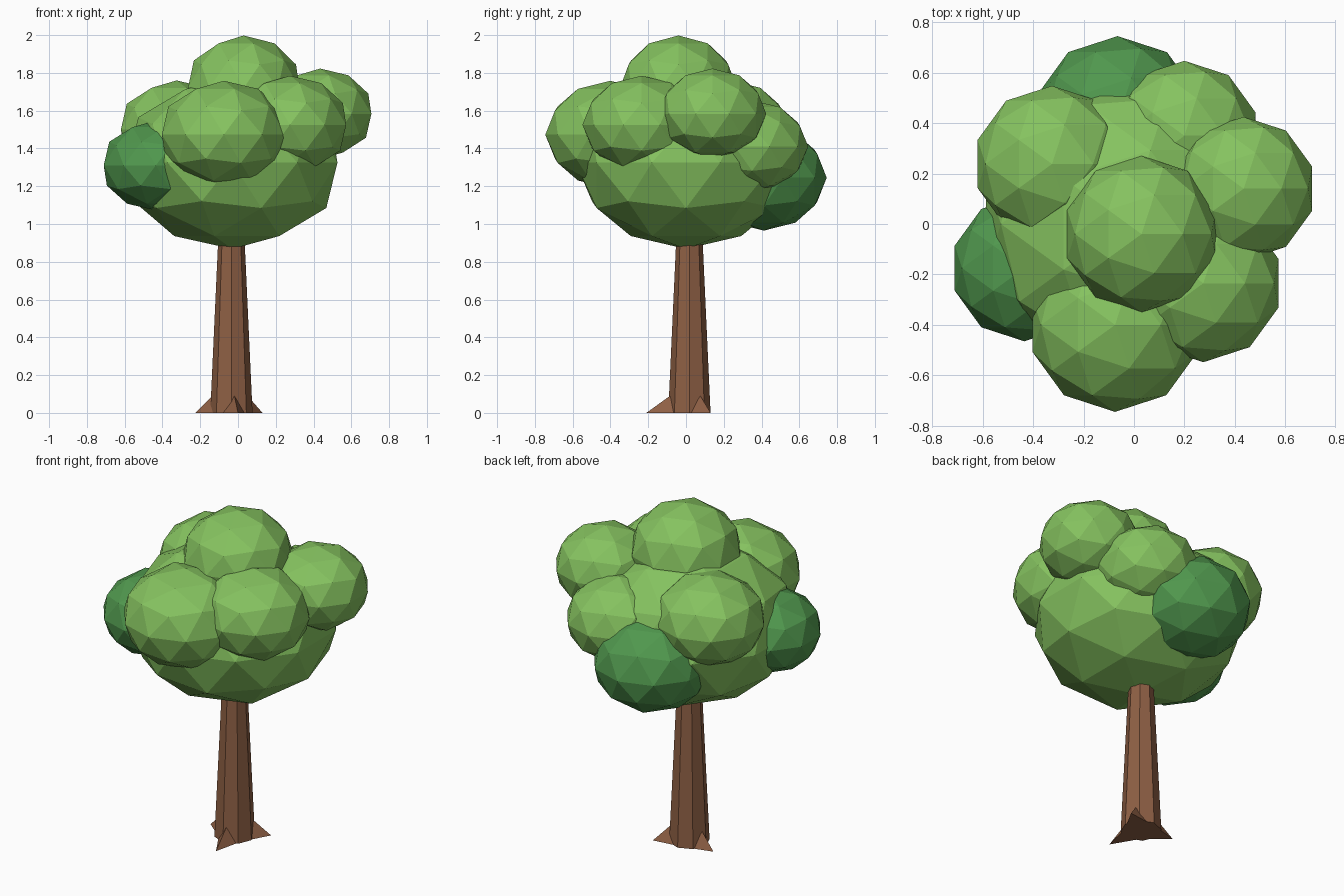
import bpy
import bmesh
from math import atan2, pi
from mathutils import Matrix, Vector

cube = bpy.data.objects.get("Cube")
if cube:
    bpy.data.objects.remove(cube, do_unlink=True)


def material(name, rgb):
    mat = bpy.data.materials.new(name)
    mat.use_nodes = True
    color = (*rgb, 1)
    mat.diffuse_color = color
    bsdf = next(n for n in mat.node_tree.nodes if n.type == "BSDF_PRINCIPLED")
    bsdf.inputs["Base Color"].default_value = color
    bsdf.inputs["Roughness"].default_value = 0.9
    return mat


leaf_green = material("leaf_green", (0.235, 0.54, 0.115))
deep_green = material("deep_green", (0.08, 0.31, 0.075))
bark_brown = material("bark_brown", (0.27, 0.115, 0.058))


def add_object(name, bm, mat):
    bmesh.ops.recalc_face_normals(bm, faces=bm.faces)
    mesh = bpy.data.meshes.new(name)
    bm.to_mesh(mesh)
    bm.free()
    mesh.materials.append(mat)
    obj = bpy.data.objects.new(name, mesh)
    bpy.context.collection.objects.link(obj)
    return obj


def leaf_clump(name, center, radius, height, mat=leaf_green):
    """Flattened low-poly ball; height is its vertical radius."""
    bm = bmesh.new()
    bmesh.ops.create_icosphere(bm, subdivisions=2, radius=1)
    bmesh.ops.scale(bm, vec=(radius, radius, height), verts=bm.verts)
    bmesh.ops.translate(bm, vec=center, verts=bm.verts)
    return add_object(name, bm, mat)


# Canopy: a wide core with smaller clumps around it
leaf_clump("canopy_core", (-0.03, 0, 1.325), 0.585, 0.457)
leaf_clump("top_clump", (0.03, -0.04, 1.72), 0.31, 0.278)
leaf_clump("front_clump", (-0.075, -0.4, 1.473), 0.345, 0.285)
leaf_clump("front_left_clump", (0.275, -0.235, 1.525), 0.313, 0.26)
leaf_clump("left_clump", (0.435, 0.14, 1.583), 0.285, 0.24)
leaf_clump("back_left_clump", (0.2, 0.35, 1.41), 0.297, 0.245)
leaf_clump("back_right_clump", (-0.325, 0.238, 1.5), 0.31, 0.26)
leaf_clump("right_dark_clump", (-0.435, -0.175, 1.31), 0.29, 0.238, deep_green)
leaf_clump("back_dark_clump", (-0.065, 0.412, 1.245), 0.333, 0.28, deep_green)

# Trunk: tapered octagonal column reaching into the canopy
base = Vector((-0.035, 0.018, 0))
bm = bmesh.new()
bmesh.ops.create_cone(bm, cap_ends=True, segments=8, radius1=0.112,
                      radius2=0.066, depth=1,
                      matrix=Matrix.Translation(base + Vector((0, 0, 0.5))))
add_object("trunk", bm, bark_brown)

# Roots: three pointed wedges at the foot of the trunk
for name, tip in (("front_root", (0, -0.21, 0)),
                  ("right_root", (-0.225, 0.06, 0)),
                  ("back_left_root", (0.13, 0.13, 0))):
    reach = Vector(tip) - base
    turn = Matrix.Translation(base) @ Matrix.Rotation(atan2(reach.y, reach.x), 4, "Z")
    bm = bmesh.new()
    points = [(reach.length, 0, 0), (0.08, 0.06, 0), (0.08, -0.06, 0),
              (0.104, 0, 0.09), (0.15, 0, 0.036)]
    bmesh.ops.convex_hull(bm, input=[bm.verts.new(turn @ Vector(p)) for p in points])
    add_object(name, bm, bark_brown)
